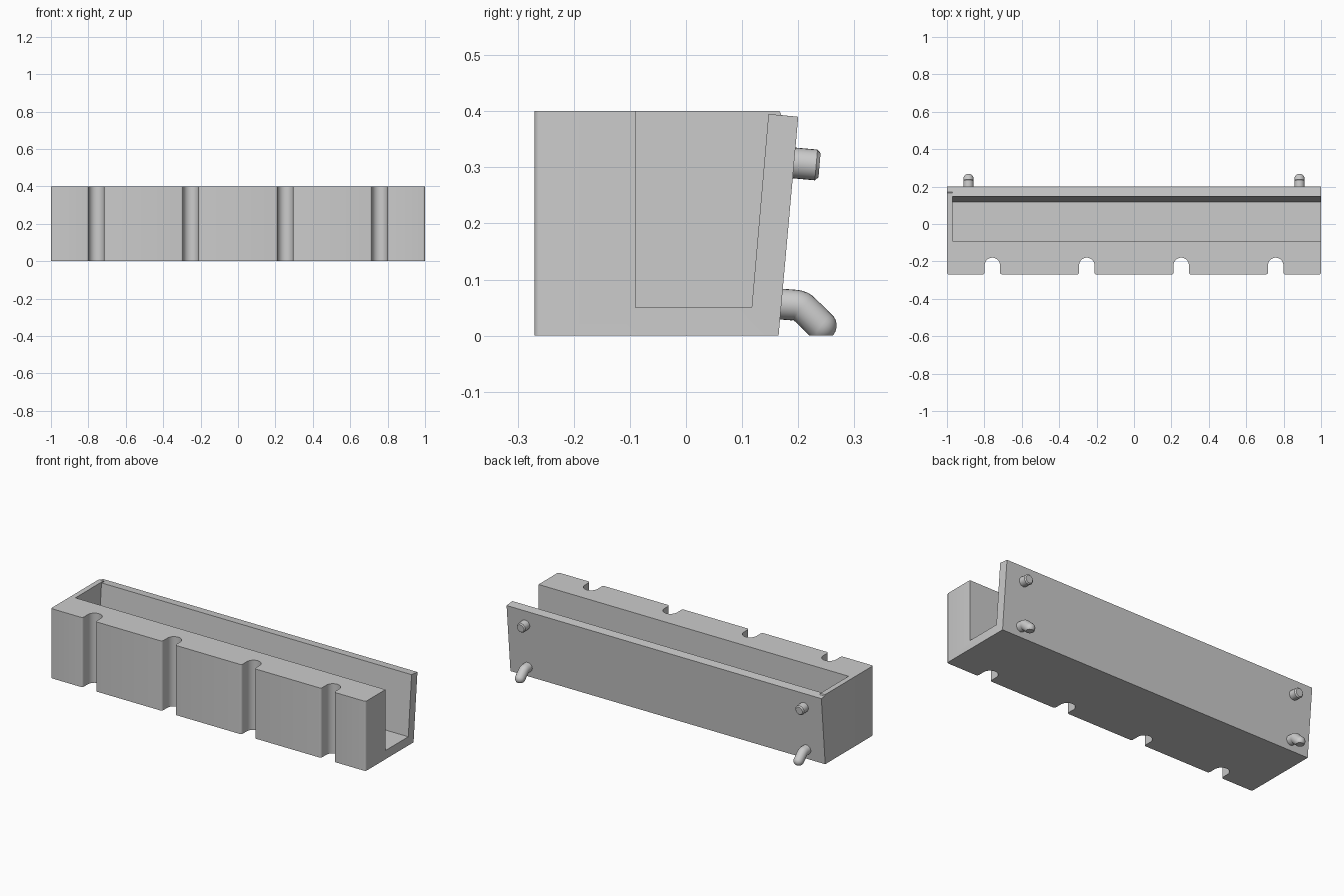
import bpy, bmesh
from math import sin, cos, pi, radians
from mathutils import Vector

cube = bpy.data.objects.get("Cube")
if cube:
    bpy.data.objects.remove(cube, do_unlink=True)

grey = bpy.data.materials.new("matte grey")
grey.use_nodes = True
colour = (0.6, 0.6, 0.6, 1)
grey.diffuse_color = colour
grey.node_tree.nodes["Principled BSDF"].inputs["Base Color"].default_value = colour


def finish(name, bm):
    bmesh.ops.recalc_face_normals(bm, faces=bm.faces)
    mesh = bpy.data.meshes.new(name)
    bm.to_mesh(mesh)
    bm.free()
    mesh.materials.append(grey)
    obj = bpy.data.objects.new(name, mesh)
    bpy.context.collection.objects.link(obj)
    return obj


def prism(name, points, travel, bevel_test=None):
    """Extrude a flat outline along a vector, optionally rounding some edges."""
    bm = bmesh.new()
    face = bm.faces.new([bm.verts.new(p) for p in points])
    new = bmesh.ops.extrude_face_region(bm, geom=[face])["geom"]
    bmesh.ops.translate(bm, vec=travel, verts=[v for v in new if isinstance(v, bmesh.types.BMVert)])
    if bevel_test:
        edges = [e for e in bm.edges if bevel_test(e)]
        bmesh.ops.bevel(bm, geom=edges, offset=0.011, segments=4, profile=0.5, affect='EDGES')
    return finish(name, bm)


def activate(obj):
    bpy.ops.object.select_all(action='DESELECT')
    obj.select_set(True)
    bpy.context.view_layer.objects.active = obj


def cut(obj, cutter):
    mod = obj.modifiers.new("cut", 'BOOLEAN')
    mod.operation, mod.solver, mod.object = 'DIFFERENCE', 'EXACT', cutter
    activate(obj)
    bpy.ops.object.modifier_apply(modifier=mod.name)
    bpy.data.objects.remove(cutter, do_unlink=True)


def smooth(obj):
    activate(obj)
    bpy.ops.object.shade_smooth_by_angle(angle=radians(32))


def front_corner(edge):
    a, b = (v.co for v in edge.verts)
    return abs(a.z - b.z) > 0.3 and max(a.y, b.y) < -0.2


# Trough body with a leaning back and rounded front corners
side = [(-0.27, 0), (0.165, 0), (0.2, 0.39), (0.17, 0.393), (0.167, 0.4), (-0.27, 0.4)]
body = prism("trough_body", [(-1, y, z) for y, z in side], (2, 0, 0), front_corner)

# Hollow, open at the left end and on top
hollow = [(-0.09, 0.05), (0.117, 0.05), (0.147, 0.395), (0.253, 0.385), (0.253, 0.5), (-0.09, 0.5)]
cut(body, prism("hollow_cutter", [(-0.97, y, z) for y, z in hollow], (2.2, 0, 0)))

# Vertical grooves with rounded lips along the front
R, LIP, FRONT = 0.041, 0.012, -0.27
half = [(R * sin(a), -0.221 + R * cos(a)) for a in (i * pi / 20 for i in range(11))]
half += [(R + LIP - LIP * cos(a), FRONT + LIP - LIP * sin(a)) for a in (i * pi / 8 for i in range(5))]
half += [(R + LIP, FRONT - 0.05)]
outline = half + [(-x, y) for x, y in reversed(half[1:])]
for i in range(4):
    centre = -0.7575 + i * 0.505
    cut(body, prism("groove_cutter", [(centre + x, y, -0.1) for x, y in outline], (0, 0, 0.6)))
smooth(body)


def peg(name, x, stations):
    """Round peg swept in the yz plane; stations are y, z, radius, tangent angle."""
    bm = bmesh.new()
    rings = []
    n = 24
    for y, z, r, tilt in stations:
        up = Vector((0, -sin(tilt), cos(tilt)))
        rings.append([bm.verts.new(Vector((x, y, z)) + r * (cos(2 * pi * k / n) * Vector((1, 0, 0))
                      + sin(2 * pi * k / n) * up)) for k in range(n)])
    for a, b in zip(rings, rings[1:]):
        for k in range(n):
            bm.faces.new((a[k], a[(k + 1) % n], b[(k + 1) % n], b[k]))
    bm.faces.new(rings[0])
    bm.faces.new(rings[-1])
    # Flat underside where the peg meets the ground plane
    cut_geom = bmesh.ops.bisect_plane(bm, geom=bm.verts[:] + bm.edges[:] + bm.faces[:],
                                      plane_co=(0, 0, 0), plane_no=(0, 0, -1), clear_outer=True)["geom_cut"]
    rim = [e for e in cut_geom if isinstance(e, bmesh.types.BMEdge)]
    if rim:
        bmesh.ops.holes_fill(bm, edges=rim)
    smooth(finish(name, bm))


PR = 0.0275
lean = radians(-5)
straight = [(y, 0.308 - 0.09 * (y - 0.19), r, lean)
            for y, r in ((0.17, PR), (0.232, PR), (0.238, PR - 0.006))]

# Hooked path: short stub, bend, sloping leg, round tip
down = radians(-38)
hook = [(0.16, 0.057, PR, lean)]
for i in range(6):
    t = lean + (down - lean) * i / 5
    hook.append((0.192 - 0.03 * sin(t - lean), 0.0545 - 0.03 * (1 - cos(t - lean)), PR, t))
tip = Vector((0.241, 0.018))
for i in range(7):
    a = i * pi / 2 / 6.2
    hook.append((tip.x + PR * sin(a) * cos(down), tip.y + PR * sin(a) * sin(down), PR * cos(a), down))

for word, x in (("left", 0.885), ("right", -0.885)):
    peg("upper_peg_" + word, x, straight)
    peg("lower_hook_" + word, x, hook)
